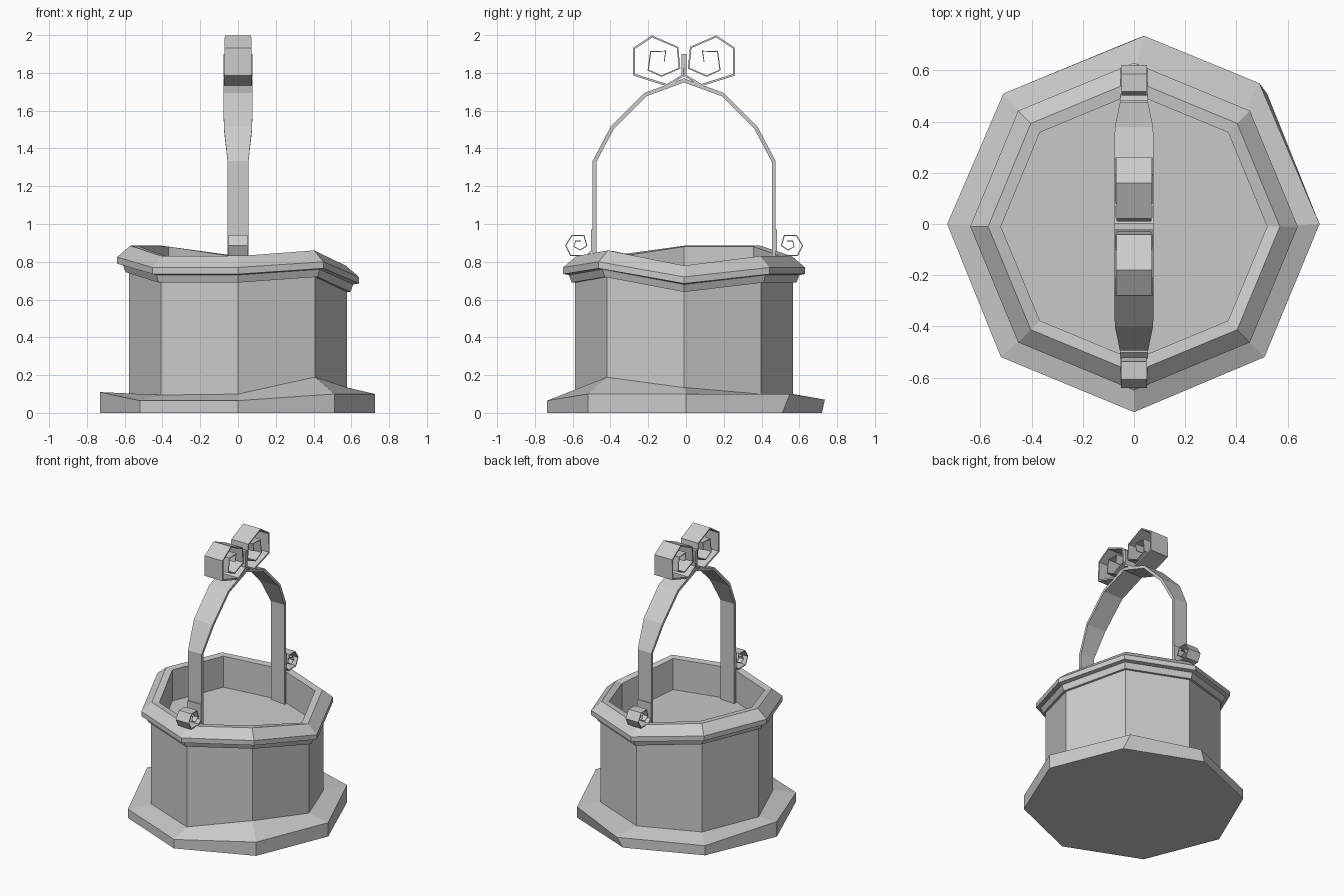
import bpy, math
from mathutils import Vector

if "Cube" in bpy.data.objects:
    bpy.data.objects.remove(bpy.data.objects["Cube"])

OFF = -0.01  # the body and handle sit slightly towards the front


def make(name, verts, faces):
    me = bpy.data.meshes.new(name)
    me.from_pydata(verts, [], faces)
    me.update()
    ob = bpy.data.objects.new(name, me)
    bpy.context.collection.objects.link(ob)
    return ob


def octagon(r, heights, off=OFF):
    return [(r * math.cos(i * math.pi / 4), r * math.sin(i * math.pi / 4) + off, heights[i])
            for i in range(8)]


def skin(name, rings, cap_first=False, cap_last=False):
    """Join eight-point rings in order, listed from the bottom outside upwards."""
    verts = [v for ring in rings for v in ring]
    faces = []
    for k in range(len(rings) - 1):
        for i in range(8):
            j = (i + 1) % 8
            a, b = k * 8, k * 8 + 8
            faces.append((a + i, a + j, b + j, b + i))
    if cap_first:
        faces.append(tuple(range(7, -1, -1)))
    if cap_last:
        n = len(verts) - 8
        faces.append(tuple(range(n, n + 8)))
    return make(name, verts, faces)


def ribbon(name, path, widths, thick, side=1):
    """Flat strip following a (y, z) path; widths and thickness run along it."""
    pts = [Vector((side * y, z)) for y, z in path]
    n = len(pts)
    verts, faces = [], []
    for i, p in enumerate(pts):
        d1 = (p - pts[max(i - 1, 0)]).normalized()
        d2 = (pts[min(i + 1, n - 1)] - p).normalized()
        t = (d1 + d2).normalized()
        ref = d1 if i else d2
        nrm = Vector((-t.y, t.x)) * (thick[i] / 2 / max(0.5, t.dot(ref)))
        w = widths[i]
        for x, s in ((-w, 1), (w, 1), (w, -1), (-w, -1)):
            q = p + nrm * s
            verts.append((x, q.x + OFF, q.y))
    for i in range(n - 1):
        for k in range(4):
            a, b = i * 4 + k, i * 4 + (k + 1) % 4
            f = (a, b, b + 4, a + 4)
            faces.append(f[::-1] if side > 0 else f)
    ends = [(0, 1, 2, 3), tuple(range(4 * n - 1, 4 * n - 5, -1))]
    faces += ends if side < 0 else [e[::-1] for e in ends]
    return make(name, verts, faces)


def taper(a, b, n):
    return [a + (b - a) * i / (n - 1) for i in range(n)]


# Uneven stone base slab
outline = [(.725, 0), (.49, .55), (.04, .735), (-.51, .51),
           (-.73, 0), (-.52, -.52), (0, -.735), (.51, -.52)]
outer_z = [.10, .10, .07, .07, .11, .065, .065, .10]
inner_z = [.135, .10, .10, .10, .10, .095, .10, .19]
bottom = [(x, y, 0) for x, y in outline]
bottom[1] = (.52, .51, 0)
bottom[2] = (0, .72, 0)
skin("base_slab", [bottom, [(x, y, z) for (x, y), z in zip(outline, outer_z)],
                   octagon(.575, inner_z)], cap_first=True, cap_last=True)

# Octagonal wall and crooked rim, stepping in to the basin floor
rim_z = [.78, .83, .83, .885, .885, .83, .83, .86]


def rim(r, dz):
    return octagon(r, [z + dz for z in rim_z])


skin("wall", [octagon(.577, [.06] * 8), rim(.577, -.13)])
skin("rim", [rim(r, dz) for r, dz in
             ((.575, -.14), (.595, -.14), (.61, -.10), (.64, -.095), (.64, -.06),
              (.57, 0), (.52, -.005), (.52, -.23))], cap_last=True)

# Arched handle strap
half = [(.475, .58), (.475, 1.33), (.38, 1.51), (.205, 1.685)]
arch = half + [(0, 1.76)] + [(-y, z) for y, z in reversed(half)]
wide = [.055, .055, .075, .077]
ribbon("handle_arch", arch, wide + [.077] + wide[::-1], [.02] * 9)

# Scrolls: a large pair on top of the arch, a small pair at the feet
top_scroll = [(.007, 1.90), (.007, 1.785), (.09, 1.735), (.265, 1.79), (.265, 1.93),
              (.17, 1.993), (.035, 1.935), (.024, 1.825), (.12, 1.783), (.19, 1.815),
              (.177, 1.913), (.097, 1.915), (.106, 1.857)]
foot_scroll = [(.488, .97), (.488, .86), (.515, .833), (.60, .833), (.627, .885),
               (.595, .938), (.53, .938), (.515, .885), (.55, .862), (.583, .88),
               (.575, .91), (.545, .91)]
for side, tag in ((-1, "front"), (1, "back")):
    n = len(top_scroll)
    ribbon("top_scroll_" + tag, top_scroll, taper(.077, .06, n), taper(.013, .004, n), side)
    n = len(foot_scroll)
    ribbon("foot_scroll_" + tag, foot_scroll, taper(.055, .045, n), taper(.008, .003, n), side)
